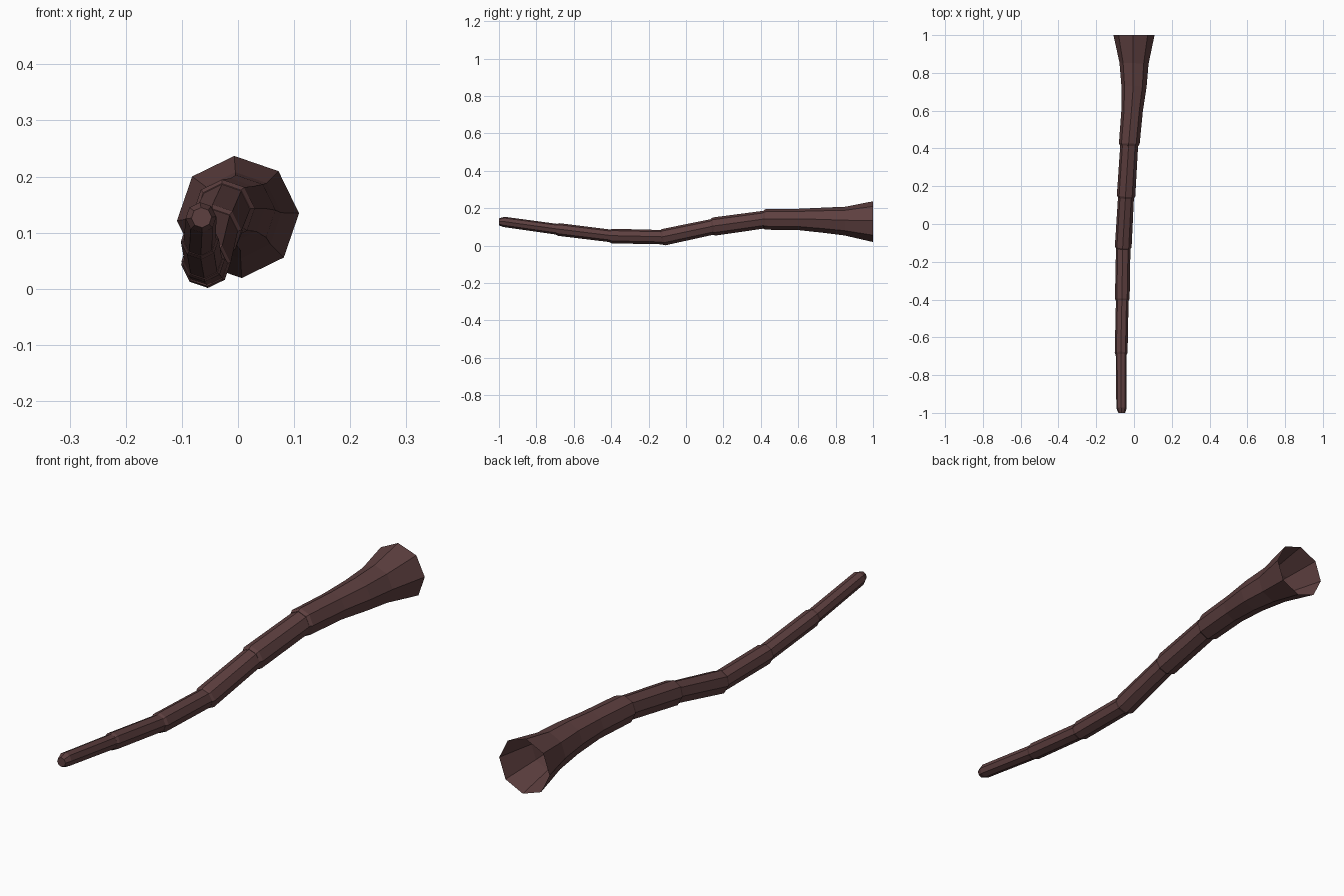
import bpy, bmesh, math
from mathutils import Vector

if "Cube" in bpy.data.objects:
    bpy.data.objects.remove(bpy.data.objects["Cube"])

SIDES = 8

skin = bpy.data.materials.new("dark reddish brown")
skin.diffuse_color = (0.11, 0.05, 0.05, 1)
skin.use_nodes = True
skin.node_tree.nodes["Principled BSDF"].inputs["Base Color"].default_value = skin.diffuse_color


def tube(name, rings, flat_ends=(False, False)):
    """Octagonal tube through (x, y, z, radius) rings, open at the back, capped in front."""
    bm = bmesh.new()
    axis = (Vector(rings[-1][:3]) - Vector(rings[0][:3])).normalized()
    loops = []
    for i, (x, y, z, r) in enumerate(rings):
        d = axis
        if (i == 0 and flat_ends[0]) or (i == len(rings) - 1 and flat_ends[1]):
            d = Vector((0, -1, 0))
        side = d.cross(Vector((0, 0, 1))).normalized() * -1
        up = side.cross(d).normalized()
        if up.z < 0:
            up = -up
        loop = []
        for k in range(SIDES):
            a = math.radians(3.5) + math.tau * k / SIDES
            loop.append(bm.verts.new(Vector((x, y, z)) + side * r * math.cos(a) + up * r * math.sin(a)))
        loops.append(loop)
    for a, b in zip(loops, loops[1:]):
        for k in range(SIDES):
            n = (k + 1) % SIDES
            bm.faces.new((a[k], a[n], b[n], b[k]))
    bm.faces.new(loops[-1])
    bmesh.ops.recalc_face_normals(bm, faces=bm.faces)
    # keep normals pointing away from the tube axis
    f = bm.faces[0]
    c = sum((v.co for v in loops[0] + loops[1]), Vector()) / (2 * SIDES)
    if f.normal.dot(f.calc_center_median() - c) < 0:
        bmesh.ops.reverse_faces(bm, faces=bm.faces)
    mesh = bpy.data.meshes.new(name)
    bm.to_mesh(mesh)
    bm.free()
    mesh.materials.append(skin)
    bpy.context.collection.objects.link(bpy.data.objects.new(name, mesh))


def with_lip(start, end):
    """Rings from start to end, finished with a small bevelled lip."""
    p, q = Vector(start[:3]), Vector(end[:3])
    lip = q + (q - p).normalized() * 0.012
    return [(*q, end[3]), (*lip, end[3] * 0.87)]


# joints where each section slips into the one behind it
joints = [
    (-0.025, 0.425, 0.140, 0.055),
    (-0.042, 0.150, 0.102, 0.049),
    (-0.057, -0.120, 0.045, 0.0445),
    (-0.062, -0.395, 0.051, 0.039),
    (-0.068, -0.680, 0.086, 0.034),
]

# flared open base
flare = [(0, 1, 0.128, 0.109), (0, 0.85, 0.131, 0.077),
         (0, 0.73, 0.136, 0.067), (-0.01, 0.60, 0.140, 0.057)]
tube("flared_base", flare + with_lip(flare[-1], joints[0]), (True, False))

# overlapping middle sections
for i, (a, b) in enumerate(zip(joints, joints[1:])):
    rear = (a[0], a[1], a[2], a[3] * 0.86)
    tube(f"section_{i + 1}", [rear] + with_lip(rear, b))

# blunt tip
a = joints[-1]
tube("tip", [(a[0], a[1], a[2], a[3] * 0.85), (-0.066, -0.975, 0.127, 0.0275),
             (-0.065, -1, 0.127, 0.018)], (False, True))
